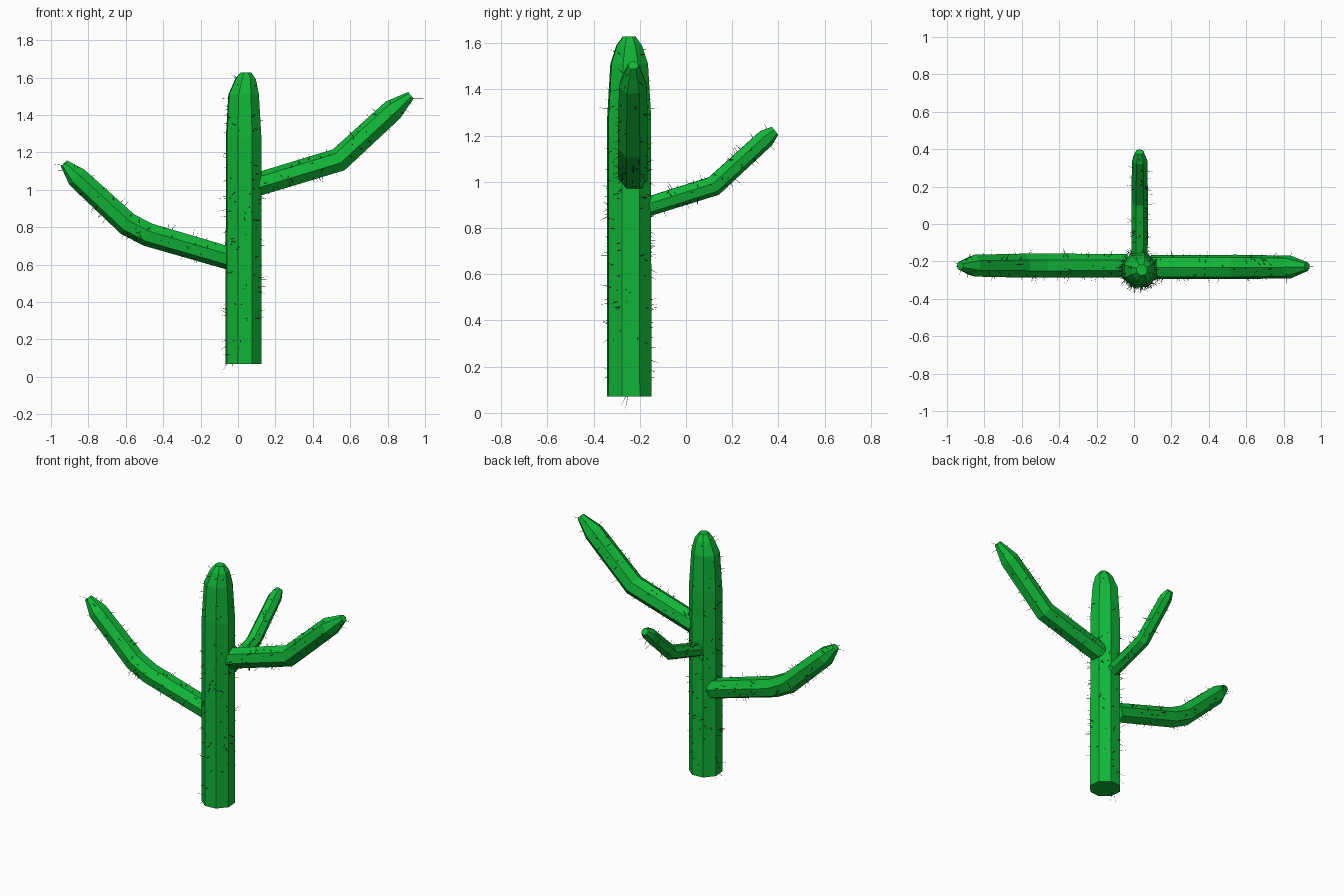
import bpy, bmesh, math, random
from mathutils import Vector

if "Cube" in bpy.data.objects:
    bpy.data.objects.remove(bpy.data.objects["Cube"])

random.seed(7)


def material(name, color):
    m = bpy.data.materials.new(name)
    m.diffuse_color = color
    m.use_nodes = True
    m.node_tree.nodes["Principled BSDF"].inputs["Base Color"].default_value = m.diffuse_color
    return m


GREEN = material("cactus_green", (0.006, 0.47, 0.04, 1))
DARK = material("spine_dark", (0.01, 0.012, 0.01, 1))


def finish(bm, name, mat):
    bmesh.ops.recalc_face_normals(bm, faces=bm.faces)
    mesh = bpy.data.meshes.new(name)
    bm.to_mesh(mesh)
    bm.free()
    mesh.materials.append(mat)
    obj = bpy.data.objects.new(name, mesh)
    bpy.context.collection.objects.link(obj)
    return obj


def tube(name, path, radii, side, sides, turn=0.0):
    """Flat-faced tube along a planar path; side is the normal of that plane."""
    bm = bmesh.new()
    pts = [Vector(p) for p in path]
    side = Vector(side)
    rings = []
    for i, (p, r) in enumerate(zip(pts, radii)):
        before = (p - pts[max(i - 1, 0)]).normalized()
        after = (pts[min(i + 1, len(pts) - 1)] - p).normalized()
        across = side.cross((before + after).normalized())
        ring = []
        for k in range(sides):
            a = 2 * math.pi * k / sides + turn
            ring.append(bm.verts.new(p + r * (math.cos(a) * side + math.sin(a) * across)))
        rings.append(ring)
    for a, b in zip(rings, rings[1:]):
        for k in range(sides):
            n = (k + 1) % sides
            bm.faces.new((a[k], a[n], b[n], b[k]))
    bm.faces.new(rings[0])
    bm.faces.new(rings[-1])
    return finish(bm, name, GREEN)


def needle(bm, base, tip, r=0.0018):
    d = (tip - base).normalized()
    u = d.orthogonal().normalized()
    v = d.cross(u)
    ring = [bm.verts.new(base + r * (math.cos(a) * u + math.sin(a) * v))
            for a in (0, 2.094, 4.189)]
    top = bm.verts.new(tip)
    for k in range(3):
        bm.faces.new((ring[k], ring[(k + 1) % 3], top))


def spines(obj, count, extra=()):
    """Scatter needles over the sides of a part, in proportion to face area."""
    bm = bmesh.new()
    faces = [f for f in obj.data.polygons if len(f.vertices) == 4]
    for f in random.choices(faces, [f.area for f in faces], k=count):
        a, b, c, d = [obj.data.vertices[i].co for i in f.vertices]
        p = a.lerp(b, random.random()).lerp(d.lerp(c, random.random()), random.random())
        jitter = Vector([random.uniform(-0.45, 0.45) for _ in range(3)])
        out = (f.normal + jitter).normalized()
        needle(bm, p - 0.005 * out, p + random.uniform(0.02, 0.045) * out)
    for base, tip in extra:
        needle(bm, Vector(base), Vector(tip))
    finish(bm, obj.name + "_spines", DARK)


# Trunk with a tapered crown
TX, TY = 0.03, -0.246
trunk = tube("trunk",
             [(TX, TY, 0.07), (TX, TY, 1.28), (TX, TY, 1.51), (TX + 0.01, TY, 1.59), (TX + 0.012, TY, 1.628)],
             [0.101, 0.1, 0.086, 0.059, 0.03], (1, 0, 0), 8, math.pi / 10)
spines(trunk, 150, [((-0.03, TY, 0.1), (-0.03, TY - 0.02, 0.0)),
                    ((-0.04, TY, 0.1), (-0.09, TY - 0.04, 0.02))])

# Right arm
right = tube("right_arm",
             [(0.09, -0.23, 1.022), (0.54, -0.23, 1.158), (0.83, -0.23, 1.425),
              (0.925, -0.228, 1.505)],
             [0.065, 0.067, 0.062, 0.024], (0, 1, 0), 7, 0.2)
spines(right, 90, [((0.92, -0.225, 1.49), (1.0, -0.225, 1.49))])

# Left arm
left = tube("left_arm",
            [(-0.04, -0.223, 0.635), (-0.48, -0.223, 0.763), (-0.59, -0.223, 0.82),
             (-0.86, -0.223, 1.07), (-0.93, -0.223, 1.142)],
            [0.064, 0.066, 0.066, 0.06, 0.024], (0, 1, 0), 7, 0.2)
spines(left, 90, [((-0.93, -0.225, 1.13), (-1.0, -0.225, 1.14))])

# Smaller back arm
back = tube("back_arm",
            [(TX, -0.17, 0.893), (TX, 0.12, 0.984), (TX, 0.345, 1.19), (TX, 0.385, 1.222)],
            [0.044, 0.046, 0.042, 0.023], (1, 0, 0), 7, 0.2)
spines(back, 55)
